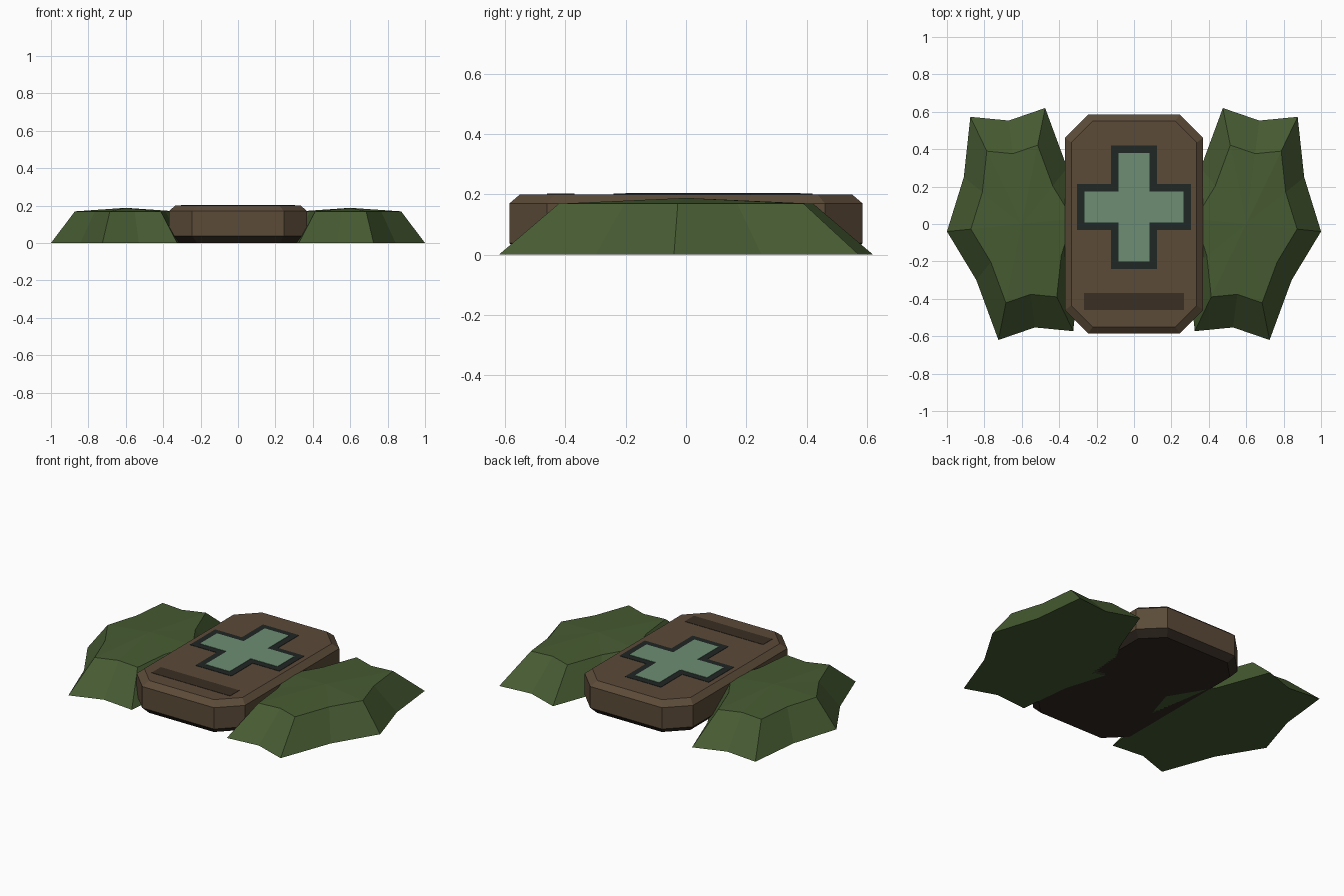
import bpy, bmesh

if "Cube" in bpy.data.objects:
    bpy.data.objects.remove(bpy.data.objects["Cube"])


def material(name, rgb):
    m = bpy.data.materials.new(name)
    m.diffuse_color = (*rgb, 1)
    m.use_nodes = True
    m.node_tree.nodes["Principled BSDF"].inputs["Base Color"].default_value = m.diffuse_color
    return m


BROWN = material("brown_case", (0.105, 0.07, 0.04))
DARK = material("dark_base", (0.03, 0.022, 0.015))
STRIP = material("dark_label", (0.042, 0.028, 0.017))
BLACK = material("black_border", (0.014, 0.02, 0.018))
MINT = material("mint_cross", (0.155, 0.27, 0.175))
LEAF = material("leaf_green", (0.062, 0.105, 0.032))


def make_object(name, bm, mat):
    bmesh.ops.recalc_face_normals(bm, faces=bm.faces)
    me = bpy.data.meshes.new(name)
    bm.to_mesh(me)
    bm.free()
    me.materials.append(mat)
    ob = bpy.data.objects.new(name, me)
    bpy.context.collection.objects.link(ob)
    return ob


def loft(name, rings, mat, apex=None):
    """Stack equal-sized rings of 3D points; cap flat or with a fan to an apex."""
    bm = bmesh.new()
    loops = [[bm.verts.new(p) for p in ring] for ring in rings]
    n = len(loops[0])
    for a, b in zip(loops, loops[1:]):
        for i in range(n):
            j = (i + 1) % n
            bm.faces.new((a[i], a[j], b[j], b[i]))
    bm.faces.new(loops[0][::-1])
    if apex:
        tip = bm.verts.new(apex)
        for i in range(n):
            bm.faces.new((loops[-1][i], loops[-1][(i + 1) % n], tip))
    else:
        bm.faces.new(loops[-1])
    return make_object(name, bm, mat)


def octagon(inset, z, w=0.37, l=0.585, c=0.125):
    w, l, c = w - inset, l - inset, c - inset * 0.3
    return [(w, -l + c, z), (w, l - c, z), (w - c, l, z), (-w + c, l, z),
            (-w, l - c, z), (-w, -l + c, z), (-w + c, -l, z), (w - c, -l, z)]


def slab(name, outline, z0, z1, mat):
    return loft(name, [[(x, y, z) for x, y in outline] for z in (z0, z1)], mat)


def cross(cy, arm_x, arm_y, t):
    quarter = [(arm_x, t), (t, t), (t, arm_y)]
    pts = quarter + [(-x, y) for x, y in quarter[::-1]]
    pts += [(-x, -y) for x, y in pts]
    return [(x, y + cy) for x, y in pts]


# Case: tapered dark foot and chamfered brown body
loft("case_base", [octagon(0.035, 0), octagon(0, 0.038)], DARK)
loft("case_body", [octagon(0, 0.038), octagon(0, 0.17), octagon(0.035, 0.2)], BROWN)

# Markings on the lid
slab("cross_border", cross(0.09, 0.305, 0.33, 0.123), 0.198, 0.202, BLACK)
slab("cross_fill", cross(0.09, 0.265, 0.29, 0.083), 0.198, 0.204, MINT)
slab("lid_strip", [(-0.268, -0.46), (0.268, -0.46), (0.268, -0.37), (-0.268, -0.37)],
     0.198, 0.202, STRIP)

# Leaves: jagged outline with half-turn symmetry, sloping up to a shallow peak
half = [(0.125, 0.62), (-0.07, 0.553), (-0.275, 0.573),
        (-0.31, 0.25), (-0.4, -0.04), (-0.243, -0.30)]
outline = half + [(-x, -y) for x, y in half]
for side, s in (("left", 1), ("right", -1)):
    rings = [[(s * (-0.6 + x * k), y * k, z) for x, y in outline]
             for k, z in ((1, 0), (0.68, 0.169))]
    loft(side + "_leaf", rings, LEAF, apex=(-0.6 * s, 0, 0.188))
